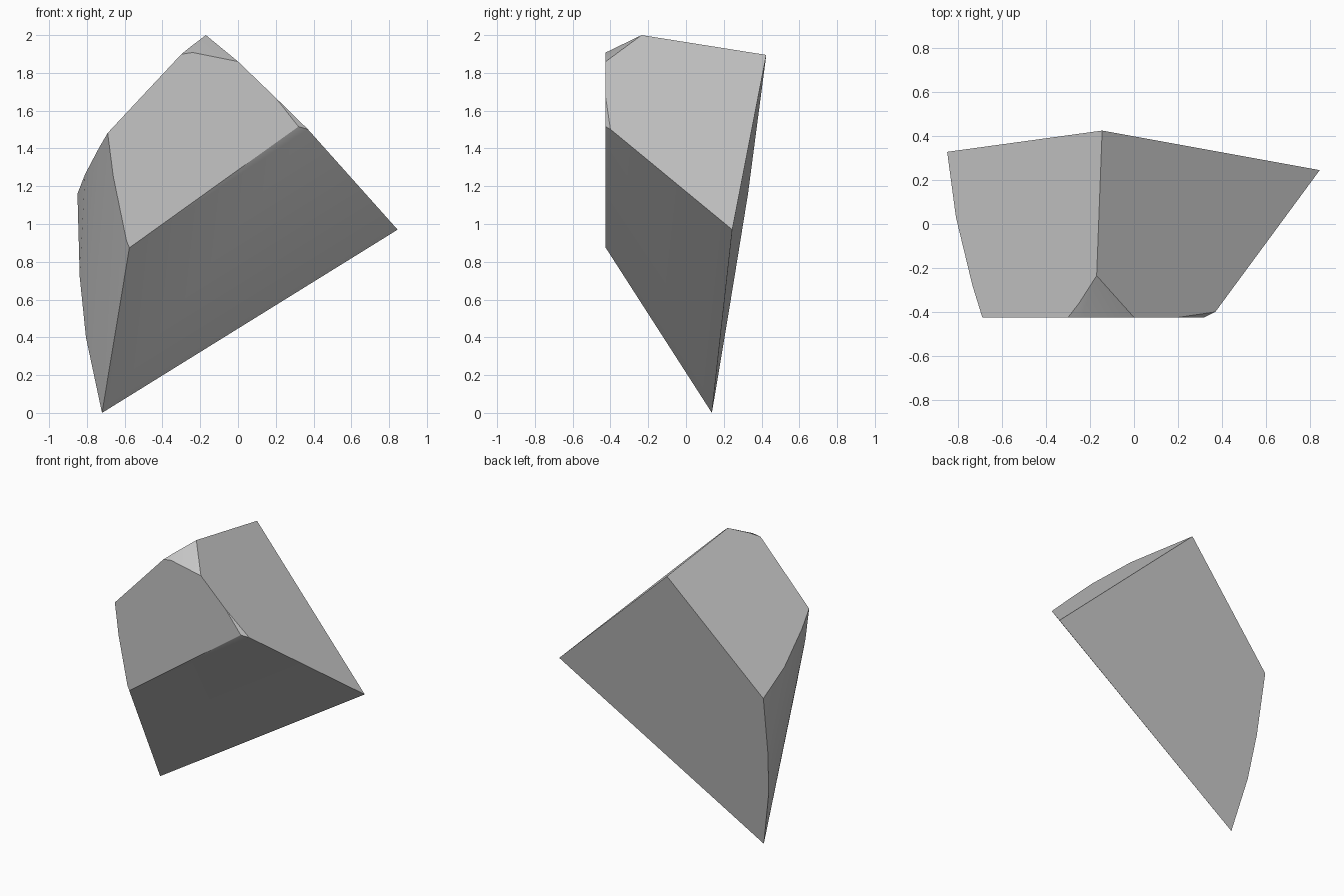
import bpy
import bmesh
import math

if "Cube" in bpy.data.objects:
    bpy.data.objects.remove(bpy.data.objects["Cube"])

FRONT = -0.425  # flat front plane


def plane_y(x, z):
    """Back plane: depth at a given x, z."""
    return 0.1145 - 0.0312 * x + 0.1614 * z


def left_roof_z(x, y):
    return 2.135 + 1.0695 * x - 0.1996 * y


def right_roof_z(x, y):
    return 1.808 - 0.9615 * x - 0.1226 * y


def under_z(x, y):
    return 0.704 + 0.7166 * x - 1.37 * y


points = []

# Main corners: bottom tip, right tip, back ridge end, front ridge end
points += [(-0.72, 0.137, 0.0), (0.845, 0.245, 0.97),
           (-0.145, 0.425, 1.895), (-0.17, -0.235, 2.0)]

# Curved left edge of the back face
points += [(x, plane_y(x, z), z)
           for x, z in [(-0.85, 1.16), (-0.838, 0.72), (-0.805, 0.40)]]

# Left edge of the left roof slope, and the chipped corner by the ridge
points += [(x, y, left_roof_z(x, y))
           for x, y in [(-0.81, 0.03), (-0.735, -0.28), (-0.69, FRONT),
                        (-0.30, FRONT), (-0.25, -0.36)]]

# Front edge of the right roof slope
points += [(x, y, right_roof_z(x, y))
           for x, y in [(0.0, FRONT), (0.20, FRONT), (0.37, -0.40)]]

# Lower edge of the front face
points += [(x, FRONT, under_z(x, FRONT)) for x in (-0.575, 0.32)]

# Remaining front face outline
points += [(x, FRONT, z)
           for x, z in [(-0.24, 1.908), (-0.66, 1.25), (-0.59, 0.91)]]

# Solid faceted stone from its corners
bm = bmesh.new()
for p in points:
    bm.verts.new(p)
hull = bmesh.ops.convex_hull(bm, input=bm.verts)
loose = [v for v in bm.verts if not v.link_faces]
bmesh.ops.delete(bm, geom=loose, context='VERTS')
bmesh.ops.dissolve_limit(bm, angle_limit=math.radians(1.5),
                         verts=bm.verts, edges=bm.edges)
bmesh.ops.recalc_face_normals(bm, faces=bm.faces)

mesh = bpy.data.meshes.new("stone_shard")
bm.to_mesh(mesh)
bm.free()

shard = bpy.data.objects.new("stone_shard", mesh)
bpy.context.collection.objects.link(shard)

# Plain grey stone
grey = bpy.data.materials.new("stone_grey")
grey.diffuse_color = (0.56, 0.56, 0.56, 1.0)
grey.use_nodes = True
grey.node_tree.nodes["Principled BSDF"].inputs["Base Color"].default_value = grey.diffuse_color
mesh.materials.append(grey)

# Soft bend on the rounded left side, crisp edges elsewhere
bpy.context.view_layer.objects.active = shard
shard.select_set(True)
bpy.ops.object.shade_smooth_by_angle(angle=math.radians(15))
